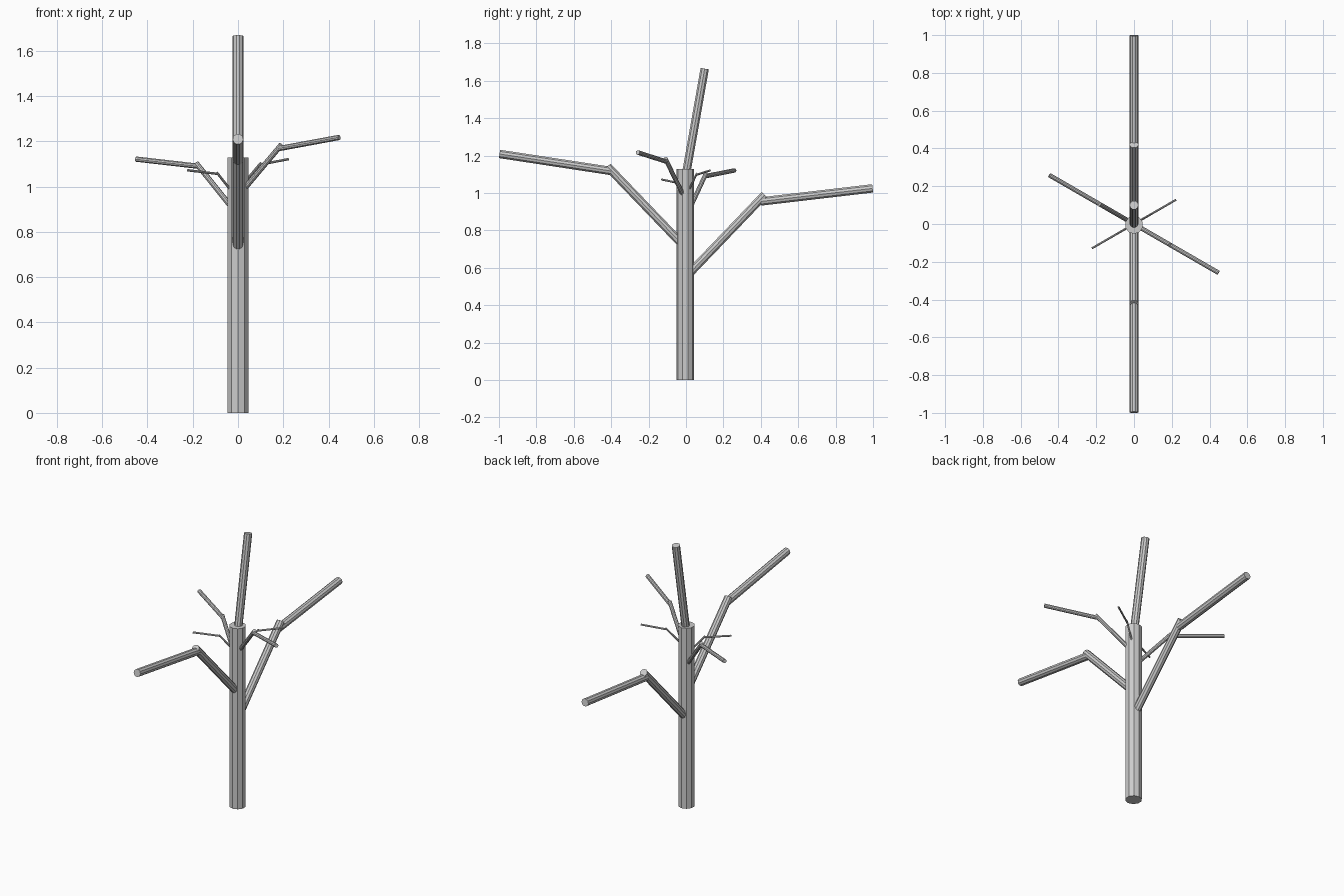
import bpy, math
from mathutils import Vector, Euler

if "Cube" in bpy.data.objects:
    bpy.data.objects.remove(bpy.data.objects["Cube"])

SIDES = 10


def limb(name, start, end, radius, turn):
    """Flat-sided cylinder from start to end; points are (reach, z) in the vertical plane at angle turn."""
    c, s = math.cos(turn), math.sin(turn)
    a = Vector((start[0] * c, start[0] * s, start[1]))
    b = Vector((end[0] * c, end[0] * s, end[1]))
    tilt = math.atan2(end[0] - start[0], end[1] - start[1])
    bpy.ops.mesh.primitive_cylinder_add(
        vertices=SIDES, radius=radius, depth=(b - a).length,
        location=(a + b) / 2, rotation=Euler((0, tilt, turn)))
    bpy.context.object.name = name


def branch(name, degrees, radius, base, knee, elbow, tip):
    """Rising inner limb plus a flatter outer limb starting just below its end."""
    turn = math.radians(degrees)
    limb(name + "_inner", base, knee, radius, turn)
    limb(name + "_outer", elbow, tip, radius, turn)


# Trunk and leaning crown limb
limb("trunk", (0, 0), (0, 1.128), 0.048, 0)
bpy.context.object.location.y = -0.004
limb("top_limb", (0.0, 1.10), (0.10, 1.665), 0.0235, math.radians(90))

# Large branches, front and back
branch("large_branch_back", 90, 0.0235, (0.01, 0.562), (0.42, 0.99), (0.40, 0.955), (0.998, 1.025))
branch("large_branch_front", -90, 0.0235, (0.01, 0.715), (0.42, 1.142), (0.40, 1.118), (0.997, 1.209))

# Medium branches
branch("medium_branch_left", 150, 0.012, (0.02, 0.895), (0.213, 1.103), (0.205, 1.09), (0.518, 1.121))
branch("medium_branch_right", -30, 0.012, (0.02, 0.978), (0.221, 1.184), (0.21, 1.168), (0.516, 1.217))

# Small twigs
branch("small_twig_left", 210, 0.0055, (0.02, 0.965), (0.108, 1.062), (0.104, 1.056), (0.257, 1.072))
branch("small_twig_right", 30, 0.0055, (0.02, 1.005), (0.117, 1.105), (0.112, 1.097), (0.257, 1.121))
